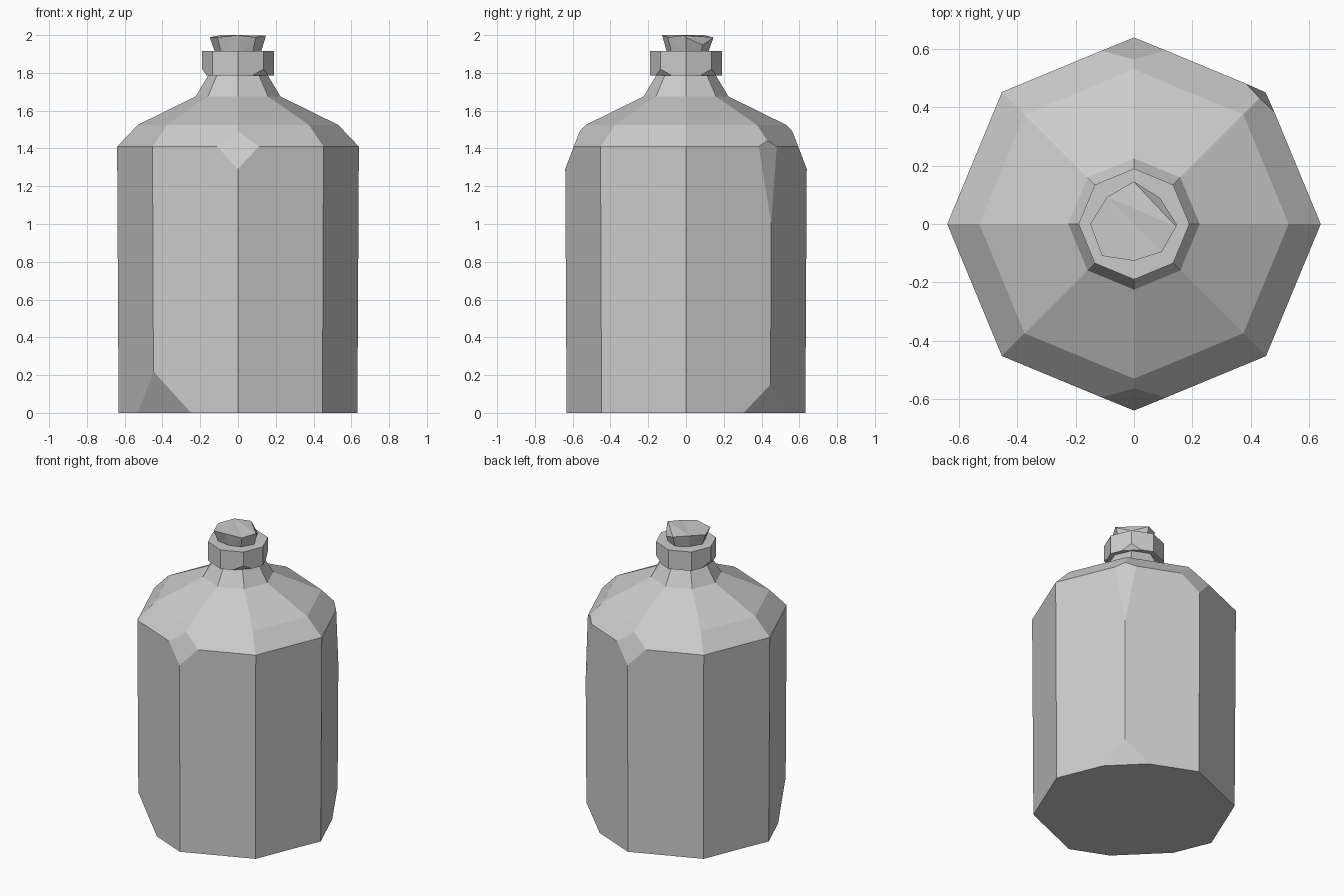
import bpy, bmesh
from math import cos, sin, radians
from mathutils import Vector

cube = bpy.data.objects.get("Cube")
if cube:
    bpy.data.objects.remove(cube, do_unlink=True)

SIDES = 8

grey = bpy.data.materials.new("stone grey")
grey.use_nodes = True
colour = (0.6, 0.6, 0.6, 1)
grey.diffuse_color = colour
grey.node_tree.nodes["Principled BSDF"].inputs["Base Color"].default_value = colour


def lathe(rings, wobble=None):
    """Closed eight-sided solid from (radius, height) rings."""
    bm = bmesh.new()
    loops = []
    for r, z in rings:
        loop = []
        for i in range(SIDES):
            a = radians(360 / SIDES * i)
            k = wobble[i] if wobble else 1
            loop.append(bm.verts.new((r * k * cos(a), r * k * sin(a), z)))
        loops.append(loop)
    for low, high in zip(loops, loops[1:]):
        for i in range(SIDES):
            j = (i + 1) % SIDES
            bm.faces.new((low[i], low[j], high[j], high[i]))
    bm.faces.new(loops[0][::-1])
    bm.faces.new(loops[-1])
    return bm


def chip(bm, angle, low, high):
    """Slice a corner off along the line between two (radius, height) points."""
    a = radians(angle)
    out = Vector((cos(a), sin(a), 0))
    up = Vector((0, 0, 1))
    normal = out * (high[1] - low[1]) - up * (high[0] - low[0])
    bmesh.ops.bisect_plane(
        bm, geom=bm.verts[:] + bm.edges[:] + bm.faces[:], dist=1e-5,
        plane_co=out * low[0] + up * low[1], plane_no=normal, clear_outer=True)
    rim = [e for e in bm.edges if e.is_boundary]
    bmesh.ops.holes_fill(bm, edges=rim, sides=0)


def finish(bm, name):
    bmesh.ops.recalc_face_normals(bm, faces=bm.faces)
    mesh = bpy.data.meshes.new(name)
    bm.to_mesh(mesh)
    bm.free()
    mesh.materials.append(grey)
    obj = bpy.data.objects.new(name, mesh)
    bpy.context.collection.objects.link(obj)
    return obj


# Bottle body with shoulder and neck
body = lathe([(0.632, 0), (0.64, 1.41), (0.53, 1.525),
              (0.225, 1.675), (0.15, 1.80)])
for angle in (90, 270):                       # shoulder chips, back and front
    chip(body, angle, (0.636, 1.30), (0.594, 1.41))
chip(body, 45, (0.638, 1.0), (0.612, 1.41))   # long shoulder chip
chip(body, 225, (0.55, 0), (0.633, 0.22))     # base chips
chip(body, 45, (0.573, 0), (0.633, 0.15))
finish(body, "bottle_body")

# Collar around the mouth
collar = lathe([(0.19, 1.785), (0.19, 1.915)])
for angle in (45, 180, 315):
    chip(collar, angle, (0.165, 1.785), (0.19, 1.82))
finish(collar, "collar")

# Rough flared stopper
stopper = lathe([(0.118, 1.90), (0.15, 1.995)],
                wobble=(1, 0.93, 0.97, 0.87, 1, 1.03, 0.84, 0.9))
stopper.verts.ensure_lookup_table()
for i, v in enumerate(stopper.verts[SIDES:]):
    v.co.z += 0.005 if i % 3 == 0 else -0.007
chip(stopper, 45, (0.125, 1.95), (0.095, 2.0))
bmesh.ops.triangulate(stopper, faces=stopper.faces[:])
finish(stopper, "stopper")
